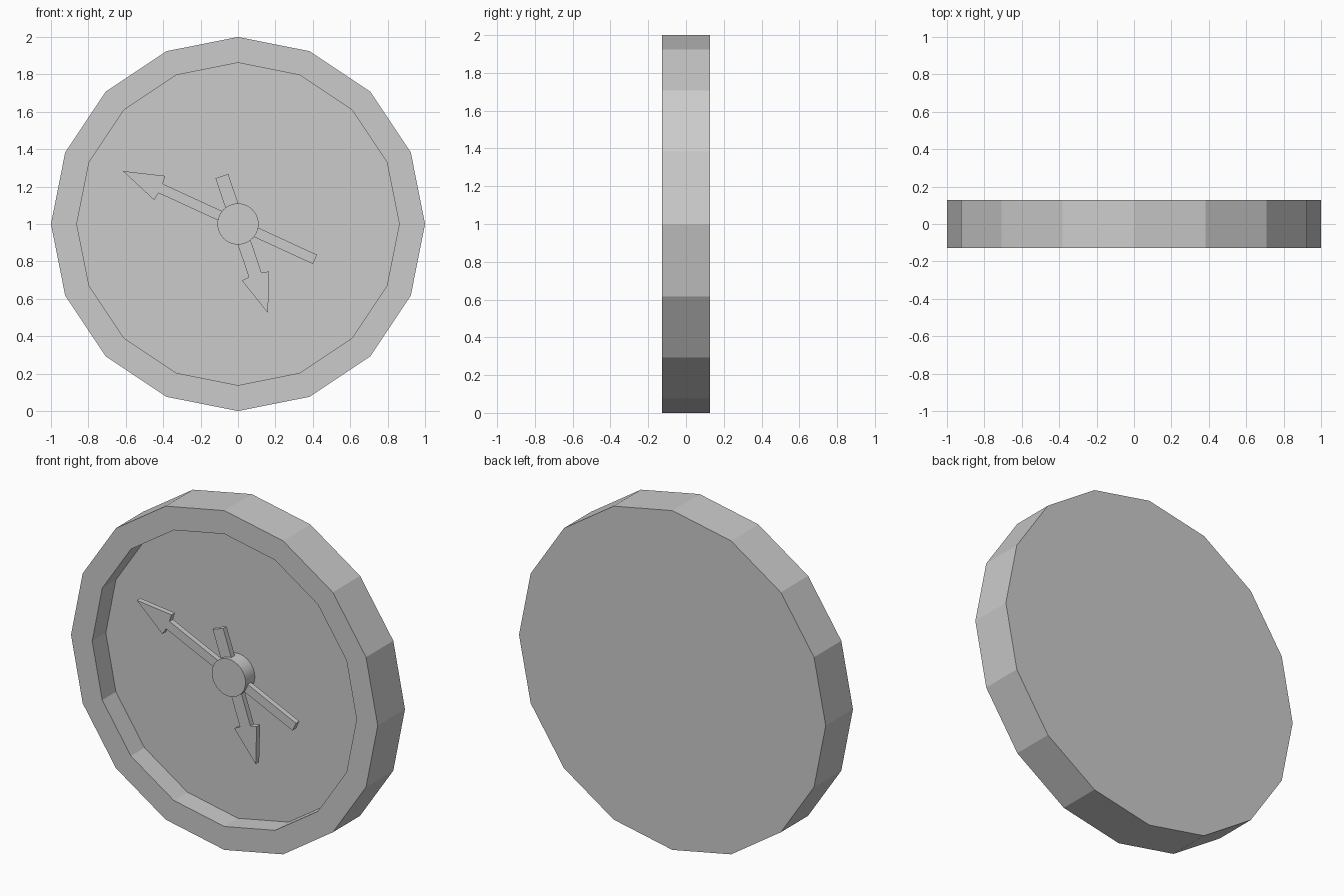
import bpy, math
from math import cos, sin, pi

cube = bpy.data.objects.get("Cube")
if cube:
    bpy.data.objects.remove(cube)

grey = bpy.data.materials.new("plain grey")
grey.use_nodes = True
colour = (0.6, 0.6, 0.6, 1)
grey.diffuse_color = colour
grey.node_tree.nodes["Principled BSDF"].inputs["Base Color"].default_value = colour

FRONT, FACE, BACK = -0.127, 0.0, 0.127


def add_object(name, verts, faces):
    mesh = bpy.data.meshes.new(name)
    mesh.from_pydata(verts, [], faces)
    mesh.materials.append(grey)
    obj = bpy.data.objects.new(name, mesh)
    bpy.context.collection.objects.link(obj)
    return obj


def ring(radius, y, sides):
    return [(radius * cos(2 * pi * i / sides), y, 1 + radius * sin(2 * pi * i / sides))
            for i in range(sides)]


def stack(name, loops):
    """Join loops of points into a solid, capped at both ends."""
    n = len(loops[0])
    verts = [v for loop in loops for v in loop]
    faces = [tuple(range(n)), tuple(range(len(verts) - 1, len(verts) - n - 1, -1))]
    for k in range(len(loops) - 1):
        a, b = k * n, (k + 1) * n
        for i in range(n):
            j = (i + 1) % n
            faces.append((a + j, a + i, b + i, b + j))
    return add_object(name, verts, faces)


def hand(name, angle, tip, barb, barb_width, half_width, tail):
    """Arrow-shaped hand: a flat outline turned about the centre and thickened."""
    side = [(barb, barb_width), (barb - 0.006, half_width), (-tail, half_width)]
    outline = [(tip, 0)] + side + [(u, -v) for u, v in reversed(side)]
    c, s = cos(math.radians(angle)), sin(math.radians(angle))
    loops = [[(u * c - v * s, y, 1 + u * s + v * c) for u, v in outline]
             for y in (-0.064, -0.032)]
    return stack(name, loops)


# Case: back, outer wall, front rim, inner wall and recessed dial
stack("case", [ring(0.862, FACE, 16), ring(0.862, FRONT, 16),
               ring(1, FRONT, 16), ring(1, BACK, 16)])

# Hands
hand("minute_hand", 155.3, 0.677, 0.461, 0.071, 0.027, 0.453)
hand("hour_hand", -71.4, 0.502, 0.293, 0.077, 0.036, 0.27)

# Centre hub
hub = stack("hub", [ring(0.11, -0.087, 32), ring(0.11, FACE, 32)])
bpy.ops.object.select_all(action='DESELECT')
hub.select_set(True)
bpy.context.view_layer.objects.active = hub
bpy.ops.object.shade_smooth_by_angle(angle=math.radians(30))
